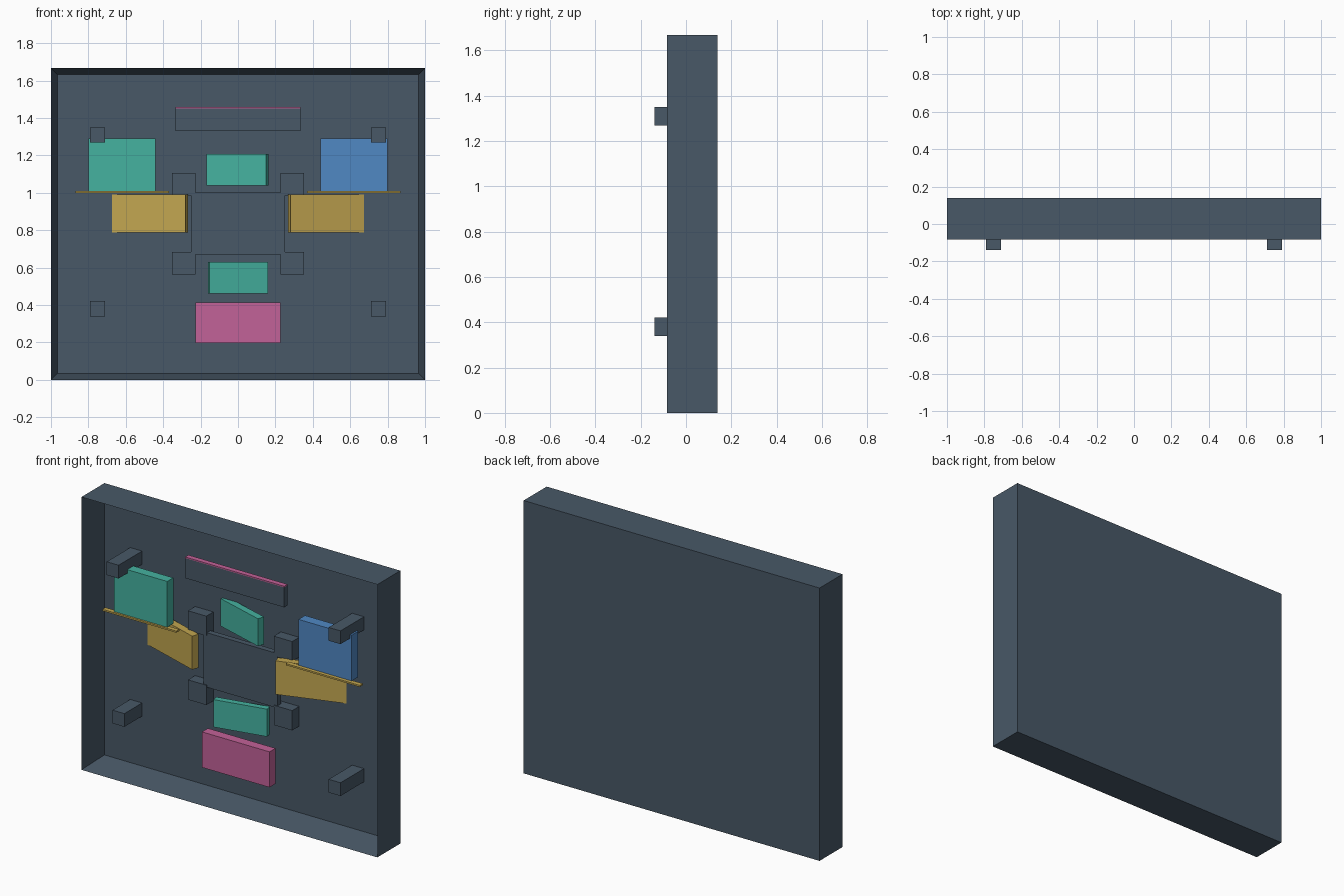
import bpy
import bmesh
import math
from mathutils import Matrix

if "Cube" in bpy.data.objects:
    bpy.data.objects.remove(bpy.data.objects["Cube"])


def srgb(r, g, b):
    def lin(c):
        c /= 255
        return c / 12.92 if c <= 0.04045 else ((c + 0.055) / 1.055) ** 2.4
    return (lin(r), lin(g), lin(b), 1)


def material(name, *rgb):
    m = bpy.data.materials.new(name)
    m.diffuse_color = srgb(*rgb)
    m.use_nodes = True
    m.node_tree.nodes["Principled BSDF"].inputs["Base Color"].default_value = m.diffuse_color
    return m


SLATE = material("slate", 72, 88, 103)
TEAL = material("teal", 69, 178, 160)
PINK = material("pink", 194, 98, 152)
GOLD = material("gold", 194, 166, 80)
BLUE = material("blue", 80, 136, 196)


def finish(name, bm, mat):
    mesh = bpy.data.meshes.new(name)
    bm.to_mesh(mesh)
    bm.free()
    mesh.materials.append(mat)
    ob = bpy.data.objects.new(name, mesh)
    bpy.context.collection.objects.link(ob)
    return ob


def box(name, mat, x, y, z):
    """Box from (min, max) pairs."""
    bm = bmesh.new()
    size = [b - a for a, b in (x, y, z)]
    mid = [(a + b) / 2 for a, b in (x, y, z)]
    bmesh.ops.create_cube(bm, size=1, matrix=Matrix.Translation(mid) @ Matrix.Diagonal((*size, 1)))
    return finish(name, bm, mat)


def tilted_box(name, mat, corner, length, thick, height, angle):
    """Box whose front near-end corner sits at `corner`, running along x (sign of
    length) and turned about z so that the far end sinks into the back panel."""
    bm = bmesh.new()
    s = 1 if length > 0 else -1
    m = (Matrix.Translation(corner)
         @ Matrix.Rotation(s * math.radians(angle), 4, 'Z')
         @ Matrix.Translation((length / 2, thick / 2, height / 2))
         @ Matrix.Diagonal((abs(length), thick, height, 1)))
    bmesh.ops.create_cube(bm, size=1, matrix=m)
    return finish(name, bm, mat)


FRONT, FLOOR, BACK, TOP = -0.083, 0.088, 0.139, 1.667

# Open tray: box with an inset front face pushed inward
tray = box("tray", SLATE, (-1, 1), (FRONT, BACK), (0, TOP))
bm = bmesh.new()
bm.from_mesh(tray.data)
face = min(bm.faces, key=lambda f: f.calc_center_median().y)
bmesh.ops.inset_region(bm, faces=[face], thickness=0.05)
bmesh.ops.translate(bm, verts=face.verts, vec=(0, FLOOR - FRONT, 0))
bm.to_mesh(tray.data)
bm.free()

# Corner posts, one shorter than the rest
for sx in (-1, 1):
    for z in (0.34, 1.268):
        short = sx < 0 and z < 1
        xs = sorted((sx * 0.71, sx * 0.79))
        box("post", SLATE, xs, (FRONT if short else -0.139, FLOOR), (z, z + 0.081))

# Central panel with its four corner blocks
box("center_panel", SLATE, (-0.25, 0.25), (0.025, 0.06), (0.67, 1.003))
for sx in (-1, 1):
    xs = sorted((sx * 0.228, sx * 0.352))
    for z in (0.563, 0.985):
        box("corner_block", SLATE, xs, (0.02, FLOOR), (z, z + 0.121))

# Upper bar with a coloured strip along its top
box("upper_bar", SLATE, (-0.335, 0.335), (-0.032, 0.0), (1.33, 1.452))
box("upper_bar_strip", PINK, (-0.335, 0.335), (-0.032, 0.0), (1.452, 1.459))

# Square plates standing on thin ledges
box("left_plate", TEAL, (-0.80, -0.44), (-0.055, 0.004), (1.01, 1.29))
box("right_plate", BLUE, (0.44, 0.80), (-0.045, 0.018), (1.01, 1.29))
for side, sx in (("left", -1), ("right", 1)):
    xs = sorted((sx * 0.37, sx * 0.87))
    box(side + "_ledge", GOLD, xs, (-0.067, -0.038), (1.0, 1.01))
    # Side flaps leaning outward into the back panel
    tilted_box(side + "_flap", GOLD, (sx * 0.282, -0.039, 0.787), sx * 0.415, 0.045, 0.205, 18)

# Small flaps above and below the centre
tilted_box("upper_flap", TEAL, (0.151, -0.023, 1.04), -0.335, 0.042, 0.168, 17)
tilted_box("lower_flap", TEAL, (-0.153, -0.016, 0.462), 0.32, 0.038, 0.168, 12)

# Lower block
box("lower_block", PINK, (-0.228, 0.228), (-0.022, 0.036), (0.198, 0.415))
